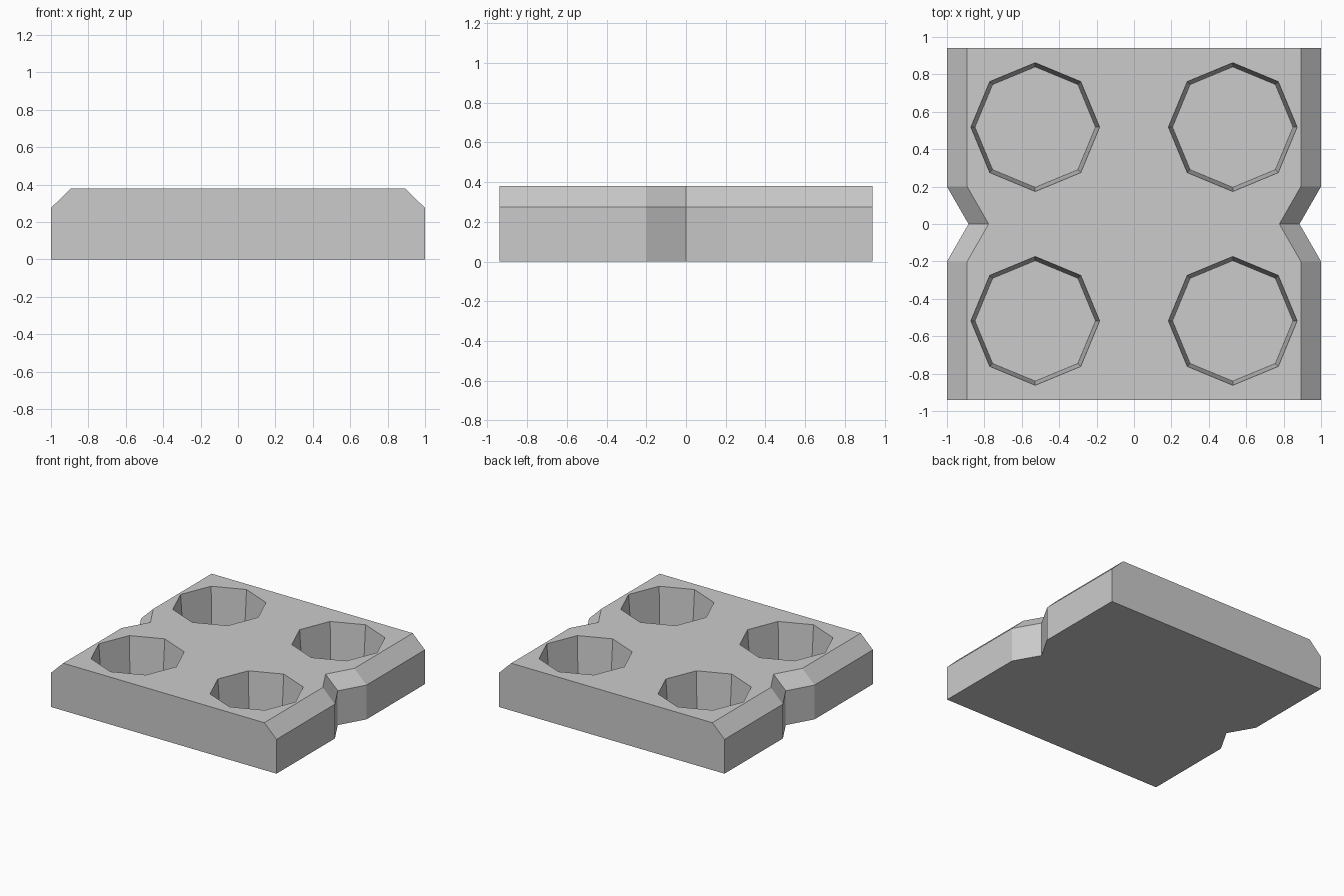
import bpy, bmesh, math

if "Cube" in bpy.data.objects:
    bpy.data.objects.remove(bpy.data.objects["Cube"])

HALF_Y, HEIGHT, SHOULDER, BEVEL = 0.94, 0.38, 0.275, 0.108
FLOOR, R_FLOOR, R_RIM = 0.08, 0.322, 0.344


def outline(inset):
    # plan outline with a V notch in each side; inset pulls the sides inward
    right = [(1, -HALF_Y), (1, -0.2), (0.885, 0), (1, 0.2), (1, HALF_Y)]
    right = [(x - inset, y) for x, y in right]
    return right + [(-x, y) for x, y in reversed(right)]


# notched plate: base, shoulder and bevelled top outlines joined together
bm = bmesh.new()
rings = [[bm.verts.new((x, y, z)) for x, y in outline(i)]
         for z, i in ((0, 0), (SHOULDER, 0), (HEIGHT, BEVEL))]
n = len(rings[0])
for lo, hi in zip(rings, rings[1:]):
    for i in range(n):
        j = (i + 1) % n
        bm.faces.new((lo[i], lo[j], hi[j], hi[i]))
bm.faces.new(rings[0][::-1])
bm.faces.new(rings[-1])
mesh = bpy.data.meshes.new("notched_plate")
bm.to_mesh(mesh)
bm.free()
plate = bpy.data.objects.new("notched_plate", mesh)
bpy.context.collection.objects.link(plate)

# four tapered octagonal pockets, as one cutter
depth = HEIGHT - FLOOR
bpy.ops.object.select_all(action='DESELECT')
for sx in (-1, 1):
    for sy in (-1, 1):
        bpy.ops.mesh.primitive_cone_add(
            vertices=8, radius1=R_FLOOR, radius2=2 * R_RIM - R_FLOOR,
            depth=2 * depth, location=(sx * 0.528, sy * 0.518, HEIGHT))
        cutter = bpy.context.object
        cutter.name = "pocket_cutter"
        cutter.hide_render = True
        mod = plate.modifiers.new("pocket", 'BOOLEAN')
        mod.operation = 'DIFFERENCE'
        mod.solver = 'EXACT'
        mod.object = cutter
        cutter.hide_set(True)
